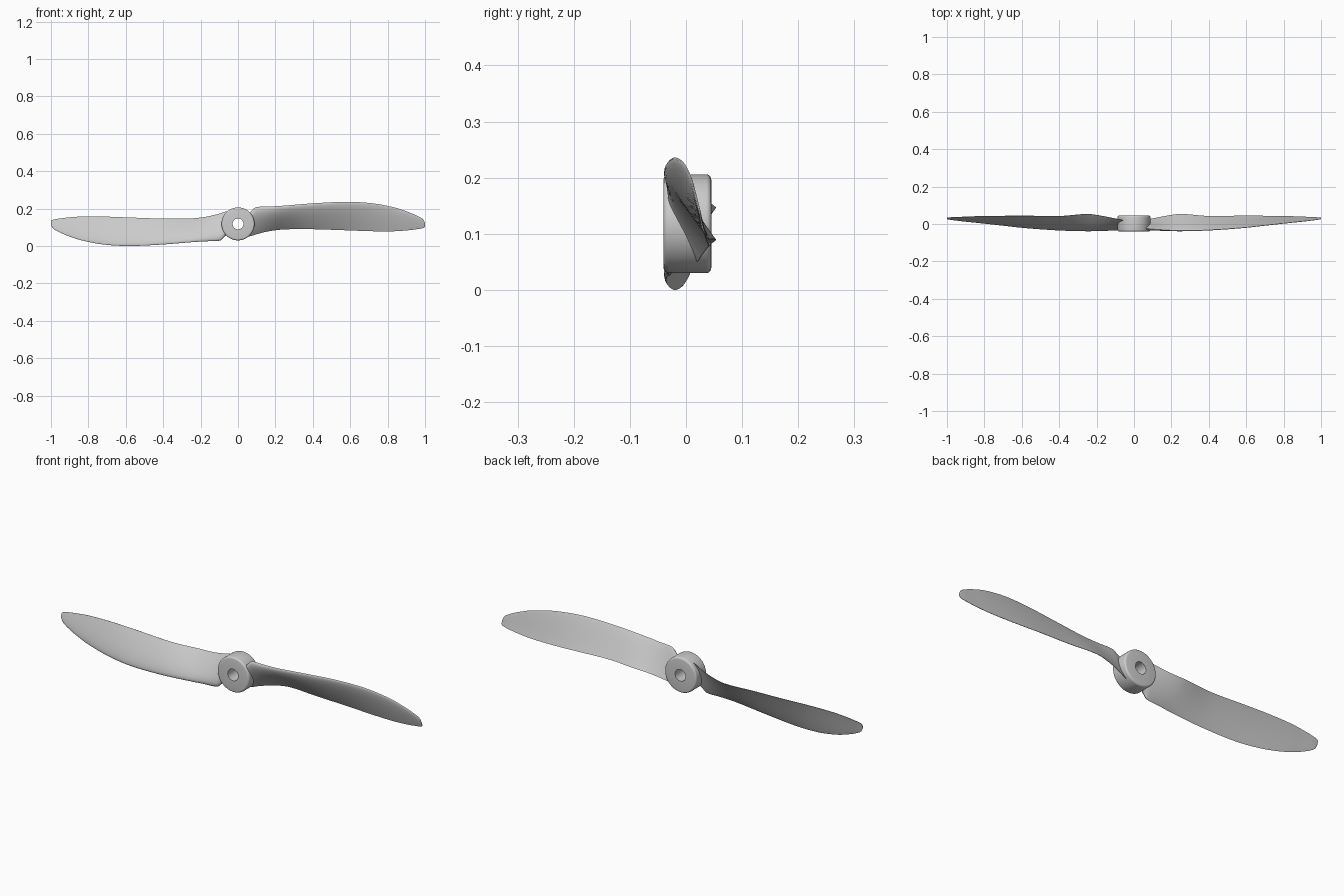
import bpy, bmesh, math
from mathutils import Matrix, Vector

if "Cube" in bpy.data.objects:
    bpy.data.objects.remove(bpy.data.objects["Cube"])

CZ = 0.118  # height of the shaft axis


def finish(name, bm, angle):
    bmesh.ops.recalc_face_normals(bm, faces=bm.faces)
    me = bpy.data.meshes.new(name)
    bm.to_mesh(me)
    bm.free()
    ob = bpy.data.objects.new(name, me)
    bpy.context.collection.objects.link(ob)
    bpy.ops.object.select_all(action='DESELECT')
    bpy.context.view_layer.objects.active = ob
    ob.select_set(True)
    bpy.ops.object.shade_smooth_by_angle(angle=math.radians(angle))
    return ob


def bridge(bm, a, b):
    n = len(a)
    for i in range(n):
        bm.faces.new((a[i], a[(i + 1) % n], b[(i + 1) % n], b[i]))


# Hub: turned ring with a bore and rounded rims
R, BORE, Y0, Y1, RIM = 0.088, 0.029, -0.040, 0.045, 0.009
profile = [(BORE, Y0)]
for k in range(5):
    a = math.pi / 2 * k / 4
    profile.append((R - RIM + RIM * math.sin(a), Y0 + RIM - RIM * math.cos(a)))
for k in range(5):
    a = math.pi / 2 * k / 4
    profile.append((R - RIM + RIM * math.cos(a), Y1 - RIM + RIM * math.sin(a)))
profile.append((BORE, Y1))
bm = bmesh.new()
rings = []
for i in range(64):
    a = 2 * math.pi * i / 64
    rings.append([bm.verts.new((r * math.cos(a), y, CZ + r * math.sin(a))) for r, y in profile])
for i in range(64):
    bridge(bm, rings[i], rings[(i + 1) % 64])
finish("hub", bm, 35)

# Blade stations: x, leading y, leading z, trailing y, trailing z, thickness
stations = [
    (0.055, -0.018, 0.172, 0.020, 0.050, 0.036),
    (0.075, -0.024, 0.190, 0.024, 0.055, 0.036),
    (0.095, -0.027, 0.207, 0.028, 0.062, 0.036),
    (0.170, -0.032, 0.211, 0.043, 0.080, 0.034),
    (0.250, -0.036, 0.216, 0.053, 0.089, 0.030),
    (0.400, -0.032, 0.228, 0.042, 0.090, 0.024),
    (0.580, -0.020, 0.236, 0.044, 0.084, 0.019),
    (0.720, -0.005, 0.228, 0.043, 0.079, 0.015),
    (0.840, 0.008, 0.205, 0.041, 0.079, 0.012),
    (0.920, 0.016, 0.178, 0.038, 0.085, 0.009),
    (0.970, 0.022, 0.155, 0.036, 0.092, 0.007),
    (0.990, 0.025, 0.141, 0.034, 0.096, 0.005),
    (1.000, 0.027, 0.122, 0.033, 0.102, 0.003),
]


def smooth_stations(pts, steps=5):
    v = [Vector(p) for p in pts]
    out = []
    for i in range(len(v) - 1):
        p0, p1, p2, p3 = v[max(i - 1, 0)], v[i], v[i + 1], v[min(i + 2, len(v) - 1)]
        h = p2[0] - p1[0]
        m1 = (p2 - p0) * (h / (p2[0] - p0[0]))
        m2 = (p3 - p1) * (h / (p3[0] - p1[0]))
        for s in range(steps):
            t = s / steps
            out.append(p1 * (2*t**3 - 3*t**2 + 1) + m1 * (t**3 - 2*t**2 + t)
                       + p2 * (3*t**2 - 2*t**3) + m2 * (t**3 - t**2))
    return out + [v[-1]]


def foil(u):
    return 5 * (0.2969 * math.sqrt(u) - 0.126 * u - 0.3516 * u**2 + 0.2843 * u**3 - 0.1036 * u**4)


def section(bm, s):
    x, ly, lz, ty, tz, th = s
    dy, dz = ty - ly, tz - lz
    c = math.hypot(dy, dz)
    ny, nz = dz / c, -dy / c
    n = 14
    us = [(1 - math.cos(math.pi * k / n)) / 2 for k in range(n + 1)]
    # front is full and cambered, back is nearly flat with a slight hollow
    pts = [(u, th * foil(u) + 0.0008 * u) for u in us]
    pts += [(u, -0.15 * th * foil(u) + 0.012 * c * u * (1 - u) * 4 * u - 0.0008 * u)
            for u in reversed(us[1:])]
    return [bm.verts.new((x, ly + dy * u + ny * w, lz + dz * u + nz * w)) for u, w in pts]


# Two blades, the second turned half a revolution about the shaft
for name, turn in (("right_blade", 0), ("left_blade", math.pi)):
    bm = bmesh.new()
    loops = [section(bm, s) for s in smooth_stations(stations)]
    for a, b in zip(loops, loops[1:]):
        bridge(bm, a, b)
    bm.faces.new(loops[0])
    bm.faces.new(loops[-1])
    centre = Vector((0, 0, CZ))
    bmesh.ops.rotate(bm, verts=bm.verts, cent=centre, matrix=Matrix.Rotation(turn, 3, 'Y'))
    finish(name, bm, 40)
